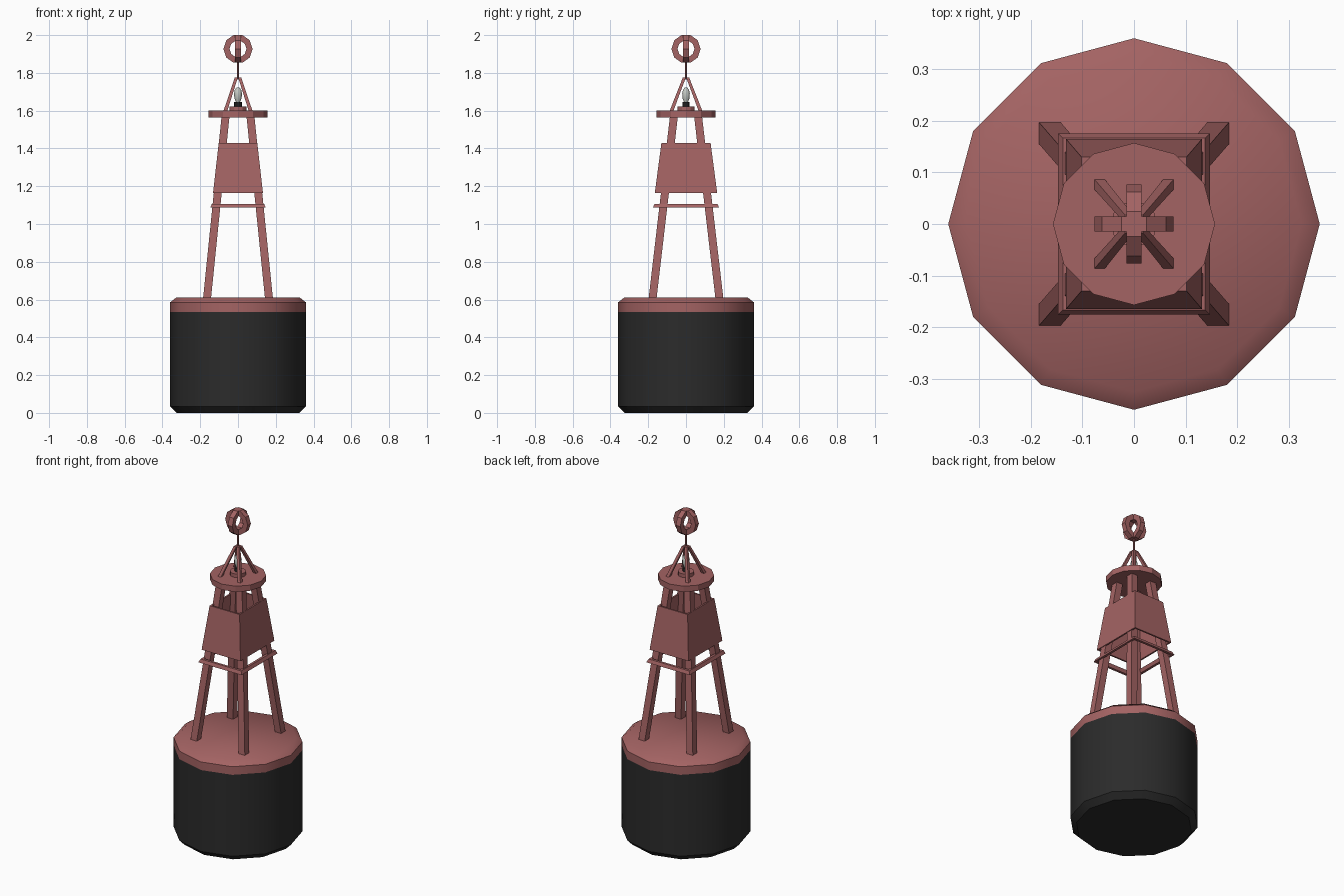
import bpy, bmesh, math

cube = bpy.data.objects.get("Cube")
if cube:
    bpy.data.objects.remove(cube)


def material(name, color):
    m = bpy.data.materials.new(name)
    m.use_nodes = True
    m.diffuse_color = (*color, 1)
    m.node_tree.nodes["Principled BSDF"].inputs["Base Color"].default_value = (*color, 1)
    return m


red = material("faded red paint", (0.37, 0.125, 0.125))
black = material("black rubber", (0.024, 0.024, 0.024))
glass = material("pale lamp glass", (0.55, 0.58, 0.54))


def loft(name, rings, mats, closed=False, smooth=None):
    """Skin successive rings of points; cap the ends, or join them when closed."""
    bm = bmesh.new()
    loops = [[bm.verts.new(p) for p in ring] for ring in rings]
    pairs = list(zip(loops, loops[1:]))
    if closed:
        pairs.append((loops[-1], loops[0]))
    else:
        bm.faces.new(loops[0])
        bm.faces.new(loops[-1])
    n = len(loops[0])
    for a, b in pairs:
        for i in range(n):
            j = (i + 1) % n
            bm.faces.new((a[i], a[j], b[j], b[i]))
    bmesh.ops.recalc_face_normals(bm, faces=bm.faces)
    mesh = bpy.data.meshes.new(name)
    bm.to_mesh(mesh)
    bm.free()
    for m in mats:
        mesh.materials.append(m)
    ob = bpy.data.objects.new(name, mesh)
    bpy.context.scene.collection.objects.link(ob)
    if smooth:
        bpy.ops.object.select_all(action='DESELECT')
        ob.select_set(True)
        bpy.context.view_layer.objects.active = ob
        bpy.ops.object.shade_smooth_by_angle(angle=math.radians(smooth))
    return ob


def circle(r, z, n):
    return [(r * math.cos(math.tau * i / n), r * math.sin(math.tau * i / n), z) for i in range(n)]


def rect(hx, hy, z, cx=0, cy=0):
    return [(cx + sx * hx, cy + sy * hy, z) for sx, sy in ((-1, -1), (1, -1), (1, 1), (-1, 1))]


def lathe(name, profile, n, mats, smooth=None):
    return loft(name, [circle(r, z, n) for r, z in profile], mats, smooth=smooth)


def corner_beams(name, foot, head, half_foot, half_head):
    """Four leaning square beams, one per corner."""
    for sx, side in ((-1, "right"), (1, "left")):
        for sy, end in ((-1, "front"), (1, "back")):
            rings = [rect(h, h, z, sx * x, sy * y)
                     for (x, y, z), h in ((foot, half_foot), (head, half_head))]
            loft(f"{end}_{side}_{name}", rings, [red])


def square_tube(name, bottom, top, wall):
    """Tapered rectangular sleeve, open above and below."""
    (bx, by, bz), (tx, ty, tz) = bottom, top
    loft(name, [rect(bx, by, bz), rect(tx, ty, tz),
                rect(tx - wall, ty - wall, tz), rect(bx - wall, by - wall, bz)],
         [red], closed=True)


# Float drum, red above the paint line
drum = lathe("float_drum", [(0.325, 0), (0.36, 0.035), (0.36, 0.535), (0.36, 0.585), (0.325, 0.612)],
             12, [black, red], smooth=40)
for face in drum.data.polygons:
    face.material_index = int(face.center.z > 0.54)

# Tower
corner_beams("leg", (0.164, 0.177, 0.605), (0.066, 0.064, 1.57), 0.021, 0.021)
square_tube("tower_panels", (0.132, 0.165, 1.165), (0.102, 0.13, 1.43), 0.01)
square_tube("brace_frame", (0.147, 0.175, 1.087), (0.138, 0.167, 1.107), 0.015)
lathe("lamp_platform", [(0.157, 1.565), (0.157, 1.6)], 12, [red])

# Lamp
lathe("lamp_base", [(0.045, 1.6), (0.045, 1.622)], 12, [red])
lathe("lamp_socket", [(0.02, 1.622), (0.02, 1.645)], 10, [black])
lathe("lamp_bulb", [(0.011, 1.645), (0.019, 1.665), (0.021, 1.69), (0.017, 1.71), (0.007, 1.722)],
      10, [glass], smooth=50)

# Lamp guard and mast
corner_beams("guard_strut", (0.067, 0.077, 1.598), (0.009, 0.009, 1.775), 0.01, 0.008)
lathe("top_mast", [(0.005, 1.765), (0.005, 1.865)], 8, [red])

# Crossed rings of the topmark
for name, swap in (("topmark_ring_across", False), ("topmark_ring_along", True)):
    sections = []
    for i in range(10):
        a = math.tau * i / 10
        ring = []
        for r, w in ((0.077, -0.015), (0.077, 0.015), (0.045, 0.015), (0.045, -0.015)):
            u, z = r * math.cos(a), 1.927 + r * math.sin(a)
            ring.append((w, u, z) if swap else (u, w, z))
        sections.append(ring)
    loft(name, sections, [red], closed=True)
